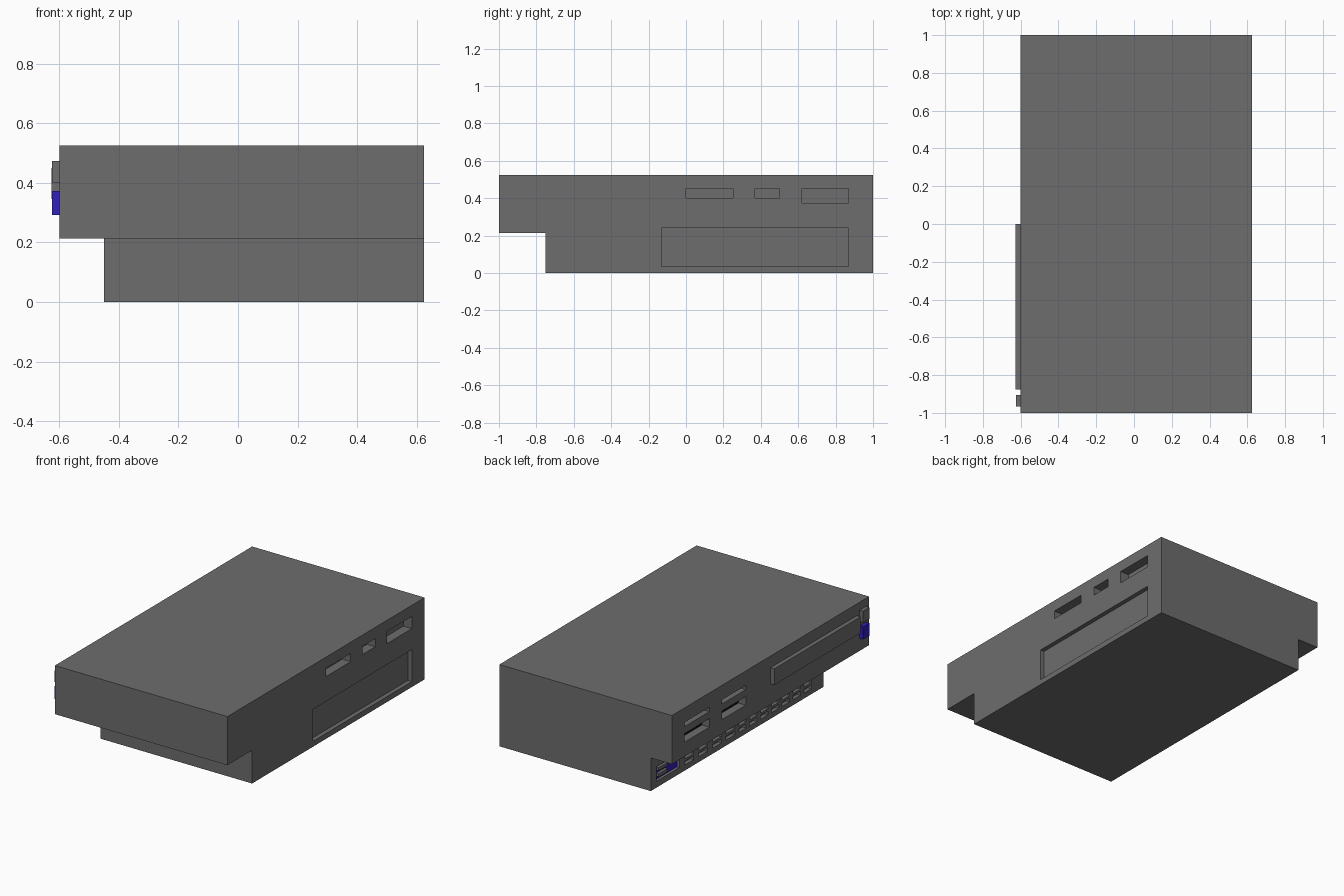
import bpy, bmesh
from mathutils import Matrix

if "Cube" in bpy.data.objects:
    bpy.data.objects.remove(bpy.data.objects["Cube"])


def material(name, rgb):
    m = bpy.data.materials.new(name)
    m.diffuse_color = (*rgb, 1)
    m.use_nodes = True
    m.node_tree.nodes["Principled BSDF"].inputs["Base Color"].default_value = m.diffuse_color
    return m


GREY = material("dark grey", (0.153, 0.153, 0.153))
BLUE = material("port blue", (0.03, 0.015, 0.5))
BLACK = material("black", (0.005, 0.005, 0.005))


def boxes(name, spans, mat):
    """One object made of boxes, each given as (x0, x1, y0, y1, z0, z1)."""
    bm = bmesh.new()
    for x0, x1, y0, y1, z0, z1 in spans:
        mtx = Matrix.Translation(((x0 + x1) / 2, (y0 + y1) / 2, (z0 + z1) / 2))
        mtx @= Matrix.Diagonal((x1 - x0, y1 - y0, z1 - z0, 1))
        bmesh.ops.create_cube(bm, size=1, matrix=mtx)
    me = bpy.data.meshes.new(name)
    bm.to_mesh(me)
    bm.free()
    me.materials.append(mat)
    ob = bpy.data.objects.new(name, me)
    bpy.context.collection.objects.link(ob)
    return ob


def cut(target, spans):
    """Cut boxes out of the target and discard the cutter."""
    cutter = boxes("cutter", spans, GREY)
    cutter.hide_render = True
    mod = target.modifiers.new("cut", 'BOOLEAN')
    mod.operation, mod.solver, mod.object = 'DIFFERENCE', 'EXACT', cutter
    bpy.context.view_layer.objects.active = target
    bpy.ops.object.modifier_apply(modifier=mod.name)
    bpy.data.objects.remove(cutter)


L, R, TOP, STEP, WALL = -0.60, 0.625, 0.525, 0.213, -0.45

# Housing with undercut front and left edges
body = boxes("housing", [(L, R, -1, 1, 0, TOP)], GREY)
cut(body, [(L - 1, R + 1, -2, -0.75, -1, STEP)])
cut(body, [(L - 1, WALL, -2, 2, -1, STEP)])

# Right side: three sockets and a wide shallow bay
cut(body, [(R - d, R + 0.1, y0, y1, z0, z1) for d, y0, y1, z0, z1 in (
    (0.06, 0.0, 0.25, 0.40, 0.453), (0.06, 0.37, 0.50, 0.40, 0.453),
    (0.06, 0.62, 0.87, 0.375, 0.453), (0.028, -0.13, 0.87, 0.035, 0.24))])

# Left side: two pairs of slots, a thin one above a taller one
slot_ys = ((0.62, 0.87), (0.25, 0.49))
cut(body, [(L - 0.1, L + 0.06, y0, y1, z0, z1)
           for y0, y1 in slot_ys for z0, z1 in ((0.405, 0.432), (0.305, 0.36))])
boxes("slot_back", [(L + 0.053, L + 0.06, y0, y1, 0.305, 0.36)
                    for y0, y1 in slot_ys], BLACK)

# Row of small stacked ports along the recessed left wall
starts = [0.655 - 0.14 * i for i in range(4)] + [0.107 - 0.11 * i for i in range(7)]
widths = [0.09] * 4 + [0.075] * 7
cut(body, [(WALL - 0.1, WALL + 0.025, y - w, y, z, z + 0.025)
           for y, w in zip(starts, widths) for z in (0.035, 0.075)])

# Blue socket block at the rear end of the left wall
cut(body, [(WALL - 0.1, WALL + 0.025, 0.71, 0.94, 0.04, 0.135)])
boxes("blue_socket", [(WALL + 0.018, WALL + 0.025, 0.71, 0.94, 0.04, 0.135)], BLUE)
boxes("socket_tongue", [(WALL, WALL + 0.02, 0.83, 0.92, z, z + 0.02)
                        for z in (0.06, 0.1)], GREY)

# Raised bar and two buttons on the upper left side
boxes("side_bar", [(-0.627, L, -0.875, 0, 0.346, 0.45)], GREY)
boxes("upper_button", [(-0.625, L, -0.967, -0.905, 0.40, 0.474)], GREY)
boxes("lower_button", [(-0.625, L, -0.967, -0.905, 0.292, 0.373)], BLUE)
